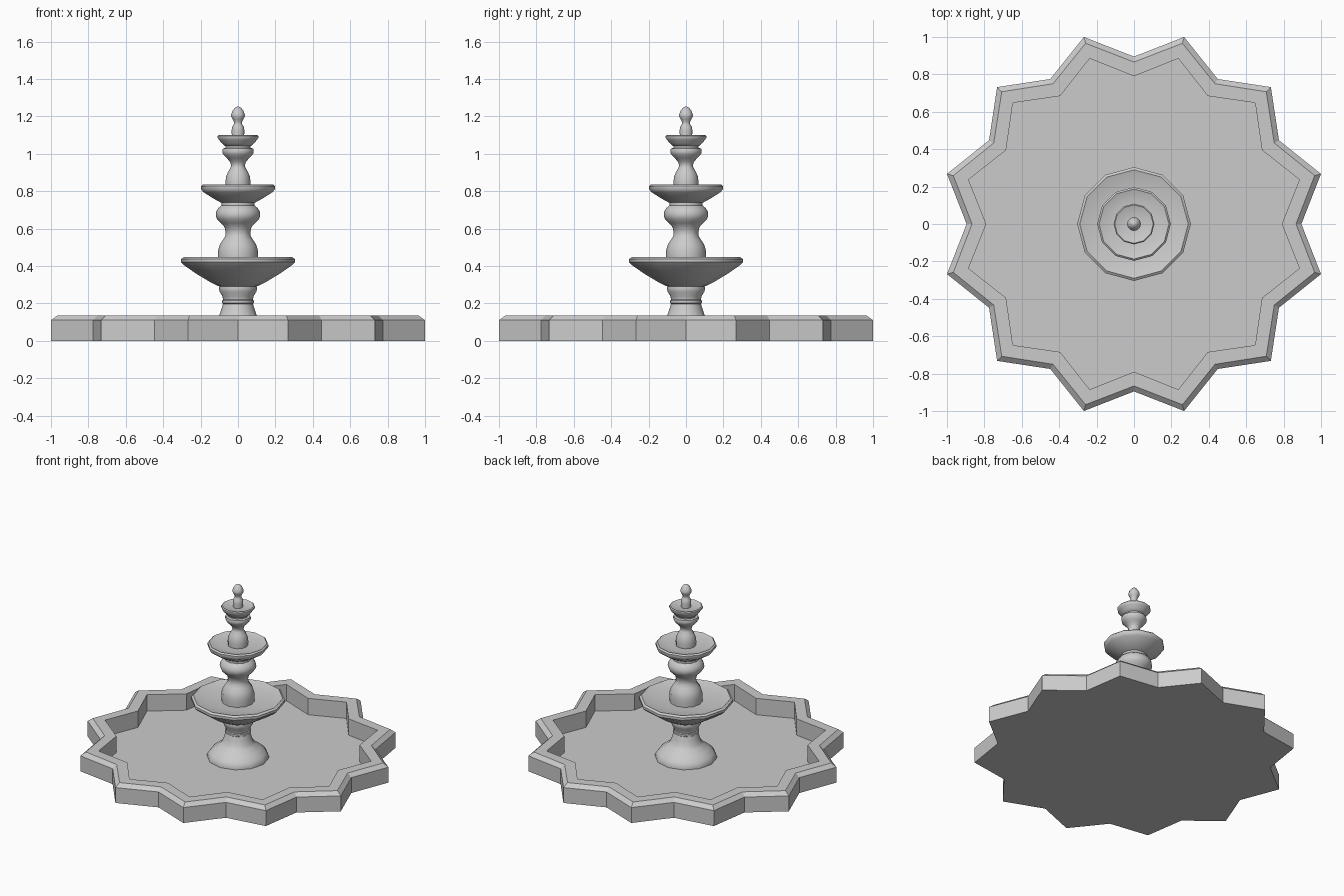
import bpy, bmesh
from math import cos, sin, pi, radians


def build(name, rings, smooth_angle=None):
    """Bridge a list of point rings into a closed solid; a one-point ring is a pole."""
    bm = bmesh.new()
    loops = [[bm.verts.new(p) for p in ring] for ring in rings]
    n = len(loops[0])
    for a, b in zip(loops, loops[1:]):
        for i in range(n):
            j = (i + 1) % n
            if len(b) == 1:
                bm.faces.new((a[i], a[j], b[0]))
            else:
                bm.faces.new((a[i], a[j], b[j], b[i]))
    for cap in (loops[0], loops[-1]):
        if len(cap) > 1:
            bm.faces.new(cap)
    bmesh.ops.recalc_face_normals(bm, faces=bm.faces)
    mesh = bpy.data.meshes.new(name)
    bm.to_mesh(mesh)
    bm.free()
    obj = bpy.data.objects.new(name, mesh)
    bpy.context.collection.objects.link(obj)
    if smooth_angle:
        bpy.ops.object.select_all(action='DESELECT')
        obj.select_set(True)
        bpy.context.view_layer.objects.active = obj
        bpy.ops.object.shade_smooth_by_angle(angle=radians(smooth_angle))
    return obj


def star(tip, valley, z):
    """Twelve-pointed outline with valleys on the axes."""
    return [((tip if i % 2 else valley) * cos(i * pi / 12),
             (tip if i % 2 else valley) * sin(i * pi / 12), z) for i in range(24)]


def lathe(name, profile, sides=12):
    """Turn (radius, height) points into a twelve-sided piece."""
    rings = []
    for r, z in profile:
        if r == 0:
            rings.append([(0, 0, z)])
        else:
            rings.append([(r * cos(2 * pi * i / sides), r * sin(2 * pi * i / sides), z)
                          for i in range(sides)])
    return build(name, rings, 40)


# Star-shaped pool: outer wall, bevel, flat rim, inner wall, floor
build("pool_basin", [star(1.035, .895, 0), star(1.035, .895, .11),
                     star(1.0, .866, .135), star(.916, .79, .135),
                     star(.916, .79, .018)])

# Flared foot with a collar
lathe("pedestal", [(.20, .015), (.20, .035), (.185, .06), (.15, .09), (.115, .115),
                   (.10, .135), (.09, .165), (.08, .198), (.086, .202), (.086, .215),
                   (.08, .22), (.083, .238), (.098, .262), (.102, .28), (.098, .30)])

# Large bowl
lathe("lower_bowl", [(.085, .29), (.105, .292), (.15, .315), (.225, .36), (.29, .405),
                     (.304, .42), (.304, .437), (.29, .447), (.278, .443),
                     (.20, .43), (.10, .42)])

# Middle baluster
lathe("middle_column", [(.107, .415), (.108, .455), (.106, .485), (.097, .515),
                        (.08, .54), (.068, .56), (.066, .58), (.072, .608),
                        (.092, .63), (.112, .65), (.119, .67), (.117, .69),
                        (.105, .71), (.088, .724), (.088, .745)])

# Medium bowl
lathe("middle_bowl", [(.08, .737), (.094, .74), (.135, .763), (.185, .795),
                      (.197, .81), (.197, .827), (.187, .836), (.178, .832),
                      (.12, .825), (.06, .82)])

# Upper baluster
lathe("upper_column", [(.066, .82), (.067, .85), (.063, .88), (.053, .903),
                       (.040, .925), (.036, .938), (.043, .957), (.058, .975),
                       (.072, .988), (.082, 1.003), (.084, 1.015), (.081, 1.028),
                       (.068, 1.032), (.068, 1.045)])

# Small top dish
lathe("top_bowl", [(.06, 1.04), (.072, 1.042), (.085, 1.055), (.103, 1.076),
                   (.109, 1.086), (.109, 1.095), (.103, 1.101), (.097, 1.098),
                   (.03, 1.092)])

# Pointed finial
lathe("finial", [(.033, 1.09), (.034, 1.125), (.031, 1.145), (.022, 1.158),
                 (.021, 1.168), (.028, 1.183), (.036, 1.198), (.037, 1.208),
                 (.031, 1.226), (.018, 1.244), (.009, 1.25), (0, 1.253)])
